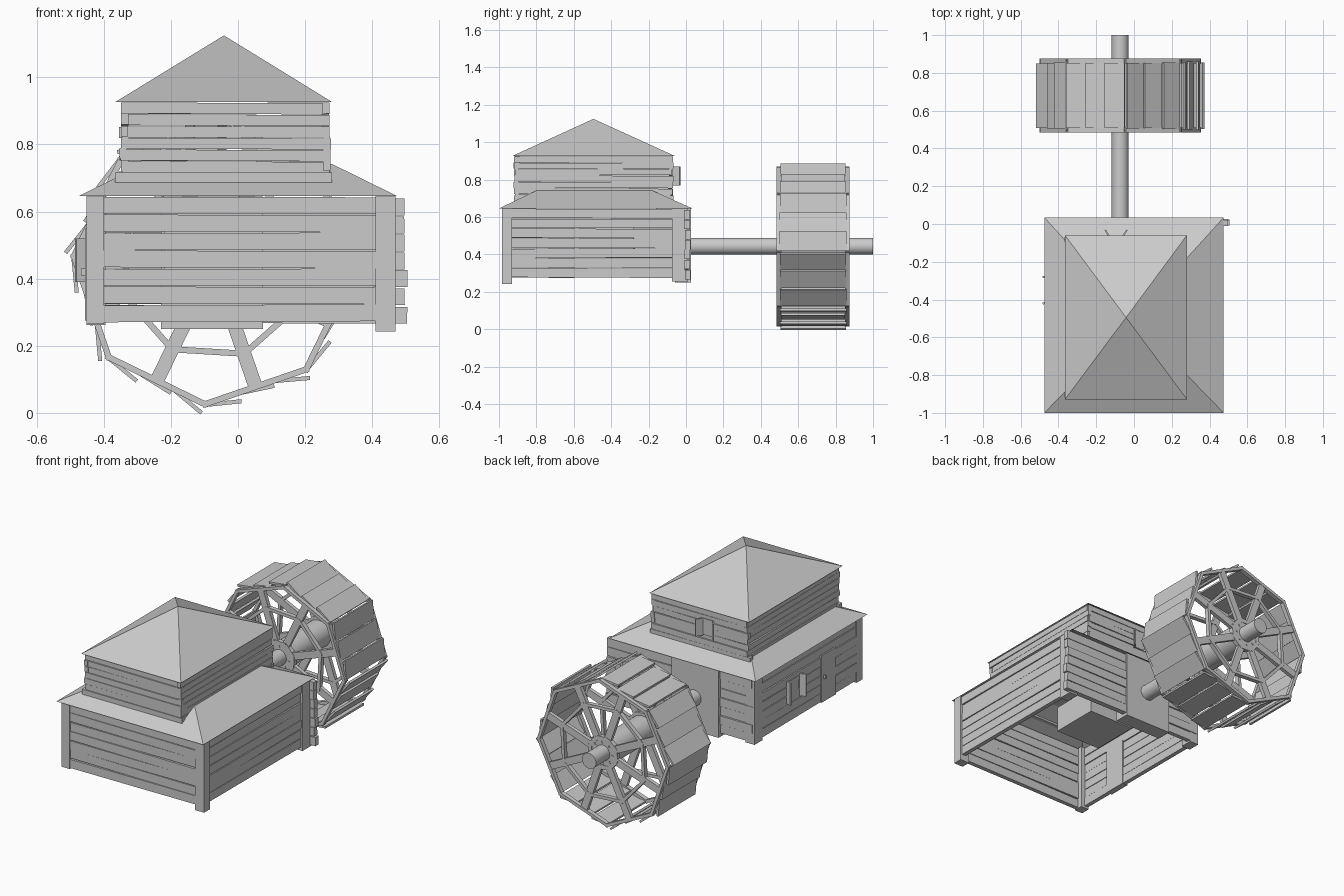
import bpy, bmesh, math, random
from mathutils import Matrix, Vector

if "Cube" in bpy.data.objects:
    bpy.data.objects.remove(bpy.data.objects["Cube"])

random.seed(4)
R = random.uniform


def finish(name, bm):
    me = bpy.data.meshes.new(name)
    bmesh.ops.recalc_face_normals(bm, faces=bm.faces)
    bm.to_mesh(me)
    bm.free()
    ob = bpy.data.objects.new(name, me)
    bpy.context.collection.objects.link(ob)
    return ob


def add_box(bm, center, size, rot=None):
    m = Matrix.Translation(center) @ (rot or Matrix()) @ Matrix.Diagonal((*size, 1))
    bmesh.ops.create_cube(bm, size=1, matrix=m)


def box(name, x0, x1, y0, y1, z0, z1, rot=None):
    bm = bmesh.new()
    add_box(bm, ((x0 + x1) / 2, (y0 + y1) / 2, (z0 + z1) / 2),
            (x1 - x0, y1 - y0, z1 - z0), rot)
    return finish(name, bm)


def plank_wall(name, axis, a0, a1, pos, z0, z1, rows, thick, ragged=0.005):
    """Stack of slightly uneven boards running along x or y."""
    bm = bmesh.new()
    h = (z1 - z0) / rows
    for i in range(rows):
        s, e = a0 + R(-ragged, ragged), a1 + R(-ragged, ragged)
        p, z = pos + R(-.003, .003), z0 + (i + .5) * h
        tilt = R(-.006, .006)
        if axis == 'X':
            add_box(bm, ((s + e) / 2, p, z), (e - s, thick, h * .94),
                    Matrix.Rotation(tilt, 4, 'Y'))
        else:
            add_box(bm, (p, (s + e) / 2, z), (thick, e - s, h * .94),
                    Matrix.Rotation(tilt, 4, 'X'))
    return finish(name, bm)


def hip_shell(name, low, z0, high, z1):
    """Roof shell between two rectangles (x0, x1, y0, y1), or up to a point."""
    bm = bmesh.new()
    ring = lambda r, z: [bm.verts.new((r[i], r[j], z))
                         for i, j in ((0, 2), (1, 2), (1, 3), (0, 3))]
    a = ring(low, z0)
    if len(high) == 2:
        top = bm.verts.new((*high, z1))
        for i in range(4):
            bm.faces.new((a[i], a[(i + 1) % 4], top))
    else:
        b = ring(high, z1)
        for i in range(4):
            bm.faces.new((a[i], a[(i + 1) % 4], b[(i + 1) % 4], b[i]))
        bm.faces.new(b)
    return finish(name, bm)


# Lower storey walls
plank_wall("lower_front_wall", 'X', -.445, .44, -.968, .27, .645, 7, .025)
plank_wall("lower_right_wall", 'Y', -.97, -.02, .447, .275, .645, 7, .025)
plank_wall("lower_left_wall", 'Y', -.97, -.02, -.437, .275, .645, 7, .025)
plank_wall("lower_back_wall_right", 'X', .06, .50, .008, .265, .64, 7, .03)
plank_wall("lower_back_wall_left", 'X', -.44, -.22, .0, .27, .64, 7, .025)
box("axle_wall_panel", -.23, .075, -.06, .028, .25, .645)

# Corner posts
box("front_right_post", .41, .47, -.985, -.93, .242, .648)
box("front_left_post", -.452, -.40, -.985, -.93, .265, .648)
box("back_right_post", .415, .47, -.075, .01, .255, .648)
box("back_left_post", -.452, -.395, -.06, .012, .262, .648)

# Lower skirt roof
hip_shell("lower_roof", (-.475, .475, -1.0, .035), .646, (-.28, .28, -.8, -.18), .742)

# Upper storey walls and base sill
UX0, UX1, UY0, UY1 = -.34, .262, -.905, -.082
for nm, y in (("upper_front_wall", UY0), ("upper_back_wall", UY1)):
    plank_wall(nm, 'X', UX0 - .01, UX1 + .008, y, .715, .925, 6, .022, .008)
for nm, x in (("upper_left_wall", UX0), ("upper_right_wall", UX1)):
    plank_wall(nm, 'Y', UY0 - .01, UY1 + .01, x, .72, .925, 6, .022, .008)
for nm, y in (("front_sill", UY0), ("back_sill", UY1)):
    box(nm, -.367, .28, y - .014, y + .014, .687, .716)
for nm, x in (("left_sill", UX0), ("right_sill", UX1)):
    box(nm, x - .014, x + .014, UY0, UY1, .69, .72)

# Upper pyramid roof
hip_shell("upper_roof", (-.365, .28, -.928, -.06), .927, (-.042, -.495), 1.125)

# Windows with open shutters, and the door
box("upper_window", -.13, -.06, -.09, -.065, .775, .87)
box("left_window", -.456, -.44, -.395, -.305, .395, .515)
for s, word in ((-1, "near"), (1, "far")):
    c = -.095 + s * .045
    box("upper_shutter_" + word, c - .004, c + .004, -.075, -.028, .77, .87,
        Matrix.Rotation(-s * math.radians(32), 4, 'Z'))
    c = -.35 + s * .065
    box("left_shutter_" + word, -.485, -.445, c - .005, c + .005, .39, .52,
        Matrix.Rotation(s * math.radians(-20), 4, 'Z'))
box("door", -.456, -.42, -.735, -.60, .275, .55)
box("door_handle", -.468, -.455, -.63, -.62, .41, .43)

# Gear housing inside the mill
box("gear_housing", -.22, .075, -.57, -.28, .41, .56)

# Water wheel
CX, CZ = -.073, .442
N = 8
RIM_R, INNER_R, HUB_R = .42, .283, .09


def polar(r, deg, y):
    a = math.radians(deg)
    return Vector((CX + r * math.cos(a), y, CZ + r * math.sin(a)))


def beam(bm, p, q, height, depth):
    d = q - p
    add_box(bm, (p + q) / 2, (d.length, depth, height),
            Matrix.Rotation(-math.atan2(d.z, d.x), 4, 'Y'))


# Axle and the thicker drum between the wheel sides
for name, r, y0, y1 in (("axle", .045, -.05, 1.0), ("wheel_drum", .078, .49, .87)):
    bm = bmesh.new()
    bmesh.ops.create_cone(bm, cap_ends=True, segments=24, radius1=r, radius2=r, depth=y1 - y0,
                          matrix=Matrix.Translation((CX, (y0 + y1) / 2, CZ + .002))
                          @ Matrix.Rotation(math.pi / 2, 4, 'X'))
    ob = finish(name, bm)
    bpy.ops.object.select_all(action='DESELECT')
    bpy.context.view_layer.objects.active = ob
    ob.select_set(True)
    bpy.ops.object.shade_smooth_by_angle()

# Rims, inner rings, hubs and spokes on both sides
for side, y in (("front", .498), ("back", .862)):
    for part, rad, start, h in (("rim", RIM_R, 221.5, .018), ("inner_ring", INNER_R, 244, .018),
                                ("hub_ring", HUB_R, 244, .025)):
        bm = bmesh.new()
        for k in range(N):
            a = start + 45 * k
            beam(bm, polar(rad, a - 1, y), polar(rad, a + 46, y), h, .026)
        finish(f"{side}_{part}", bm)
    bm = bmesh.new()
    for k in range(N):
        a = 244 + 45 * k
        beam(bm, polar(.04, a, y), polar(.385, a, y), .042, .022)
    finish(f"{side}_spokes", bm)

# Slanted paddles, three on each rim side
bm = bmesh.new()
for k in range(N):
    p, q = polar(RIM_R, 221.5 + 45 * k, .68), polar(RIM_R, 266.5 + 45 * k, .68)
    d = q - p
    out = ((p + q) / 2 - Vector((CX, .68, CZ))).normalized()
    ang = math.atan2(d.z, d.x)
    for t, lift, slant in ((.17, .012, -13), (.5, .006, -7), (.84, .012, -13)):
        tilt = math.radians(slant + R(-2, 2))
        add_box(bm, p.lerp(q, t) + out * lift, (.108, .35 + R(-.01, .01), .012),
                Matrix.Rotation(-(ang + tilt), 4, 'Y'))
finish("paddles", bm)
